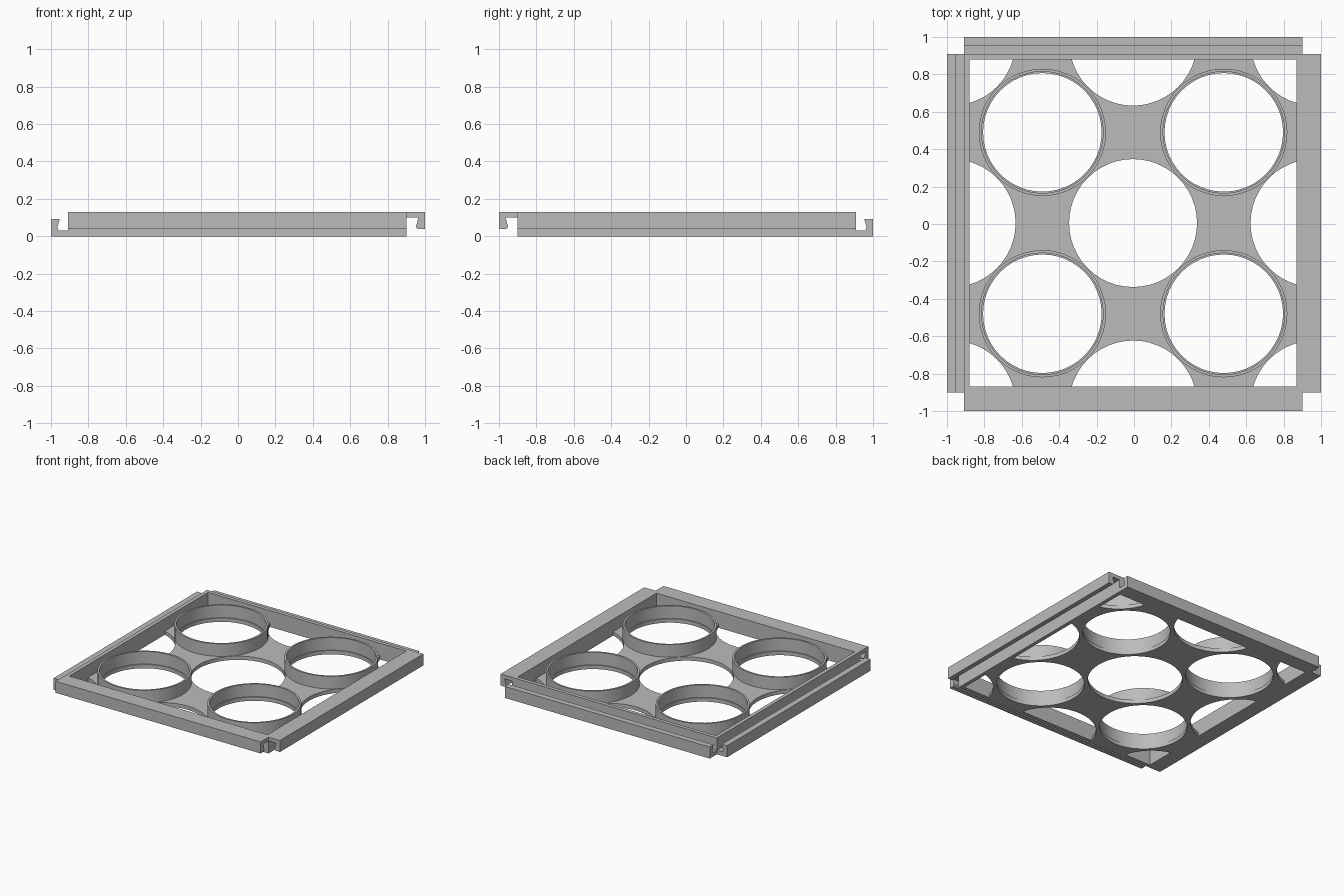
import bpy, bmesh, math
from mathutils import Matrix, Vector

if "Cube" in bpy.data.objects:
    bpy.data.objects.remove(bpy.data.objects["Cube"])

CENTRE = Vector((-0.005, 0.005, 0))   # body centre, shifted by the uneven rails
HALF, INNER, HEIGHT, PLATE = 0.905, 0.875, 0.13, 0.03
PITCH, SEGMENTS = 0.485, 48

grey = bpy.data.materials.new("plain_grey")
grey.use_nodes = True
colour = (0.5, 0.5, 0.5, 1)
grey.diffuse_color = colour
grey.node_tree.nodes["Principled BSDF"].inputs["Base Color"].default_value = colour


def make(name, bm):
    bmesh.ops.recalc_face_normals(bm, faces=bm.faces)
    mesh = bpy.data.meshes.new(name)
    bm.to_mesh(mesh)
    bm.free()
    mesh.materials.append(grey)
    obj = bpy.data.objects.new(name, mesh)
    obj.location = CENTRE
    bpy.context.collection.objects.link(obj)
    return obj


def block(name, half, z0, z1):
    bm = bmesh.new()
    bmesh.ops.create_cube(bm, size=1, matrix=Matrix.Translation((0, 0, (z0 + z1) / 2))
                          @ Matrix.Diagonal((2 * half, 2 * half, z1 - z0, 1)))
    return make(name, bm)


def cut(target, cutter):
    mod = target.modifiers.new("cut", "BOOLEAN")
    mod.operation, mod.solver, mod.object = "DIFFERENCE", "EXACT", cutter
    bpy.context.view_layer.objects.active = target
    bpy.ops.object.modifier_apply(modifier=mod.name)
    bpy.data.objects.remove(cutter)


def rail(name, profile, angle):
    # Profile is (distance from centre, height), extruded along one side
    bm = bmesh.new()
    face = bm.faces.new([bm.verts.new((d, -HALF, z)) for d, z in profile])
    new = bmesh.ops.extrude_face_region(bm, geom=[face])["geom"]
    bmesh.ops.translate(bm, vec=(0, 2 * HALF, 0),
                        verts=[v for v in new if isinstance(v, bmesh.types.BMVert)])
    bmesh.ops.rotate(bm, verts=bm.verts, matrix=Matrix.Rotation(math.radians(angle), 3, "Z"))
    return make(name, bm)


def smooth(obj):
    bpy.ops.object.select_all(action="DESELECT")
    obj.select_set(True)
    bpy.context.view_layer.objects.active = obj
    bpy.ops.object.shade_smooth_by_angle(angle=math.radians(30))


# Square wall
frame = block("frame_wall", HALF, 0, HEIGHT)
cut(frame, block("frame_opening", INNER, -0.1, 0.3))

# Floor plate with a staggered field of round holes
plate = block("floor_plate", INNER, 0, PLATE)
for i in range(-2, 3):
    for j in range(-2, 3):
        if (i + j) % 2 == 0:
            radius = 0.325 if i % 2 else 0.342
            bm = bmesh.new()
            bmesh.ops.create_cone(bm, cap_ends=True, segments=SEGMENTS, radius1=radius,
                                  radius2=radius, depth=0.4,
                                  matrix=Matrix.Translation((i * PITCH, j * PITCH, 0)))
            cut(plate, make("hole_cutter", bm))
smooth(plate)

# Four raised rings with a small inner ledge
ring_profile = [(0.325, HEIGHT), (0.34, HEIGHT), (0.34, 0), (0.317, 0),
                (0.317, PLATE), (0.325, PLATE)]
for x, side in ((-1, "right"), (1, "left")):
    for y, end in ((-1, "front"), (1, "back")):
        bm = bmesh.new()
        verts = [bm.verts.new((r, 0, z)) for r, z in ring_profile]
        edges = [bm.edges.new((verts[k - 1], verts[k])) for k in range(len(verts))]
        bmesh.ops.spin(bm, geom=verts + edges, axis=(0, 0, 1), cent=(0, 0, 0),
                       angle=math.tau, steps=SEGMENTS, use_merge=True)
        bmesh.ops.remove_doubles(bm, verts=bm.verts, dist=0.0005)
        bmesh.ops.translate(bm, verts=bm.verts, vec=(x * PITCH, y * PITCH, 0))
        smooth(make(f"ring_{end}_{side}", bm))

# Upward catch rails and the downward hook rails that clip into them
catch = [(HALF, 0), (0.995, 0), (0.995, 0.092), (0.948, 0.092), (0.96, 0.05),
         (0.955, 0.032), (HALF, 0.032)]
hook = [(HALF, HEIGHT), (1.005, HEIGHT), (1.005, 0.038), (0.968, 0.038),
        (0.956, 0.05), (0.97, 0.1), (HALF, 0.1)]
rail("catch_rail_right", catch, 180)
rail("catch_rail_back", catch, 90)
rail("hook_rail_left", hook, 0)
rail("hook_rail_front", hook, 270)
